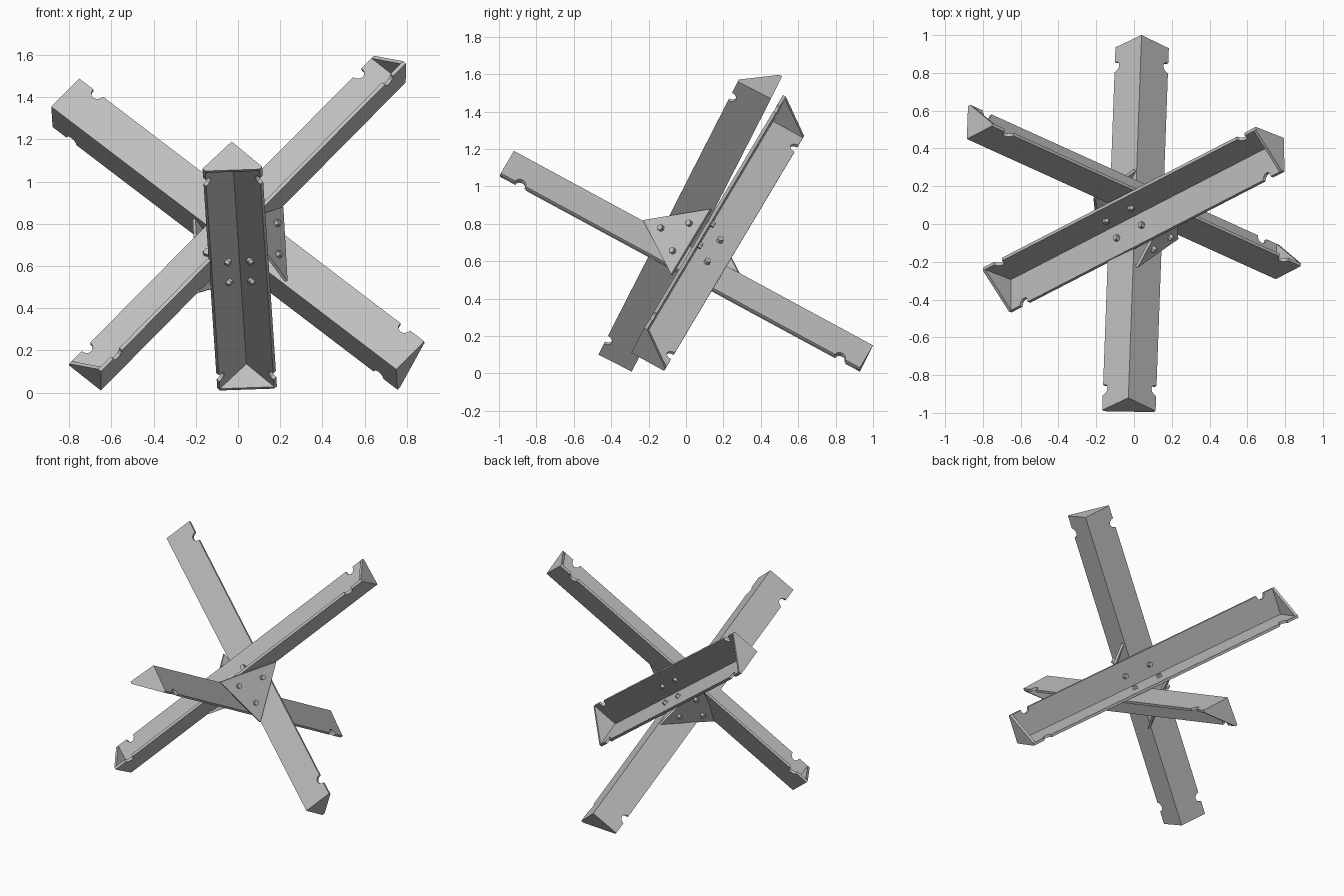
import bpy, bmesh, math
from mathutils import Vector, Matrix

if "Cube" in bpy.data.objects:
    bpy.data.objects.remove(bpy.data.objects["Cube"], do_unlink=True)

LENGTH, LEG, THICK = 2.185, 0.2, 0.018

steel = bpy.data.materials.new("grey steel")
steel.use_nodes = True
GREY = (0.52, 0.52, 0.52, 1)
steel.diffuse_color = GREY
steel.node_tree.nodes["Principled BSDF"].inputs["Base Color"].default_value = GREY


def frame(u, w, origin):
    """Right-handed frame with z along w and x close to u."""
    w = Vector(w).normalized()
    u = Vector(u)
    u = (u - w * u.dot(w)).normalized()
    v = w.cross(u)
    return Matrix.Translation(origin) @ Matrix((u, v, w)).transposed().to_4x4()


def prism(bm, points, offset):
    """Extrude a flat outline by an offset vector."""
    face = bm.faces.new([bm.verts.new(p) for p in points])
    top = bmesh.ops.extrude_face_region(bm, geom=[face])["geom"]
    bmesh.ops.translate(bm, vec=offset, verts=[g for g in top if isinstance(g, bmesh.types.BMVert)])


def bolt(bm, centre, normal):
    """Six-sided bolt head standing on a surface."""
    turn = Vector(normal).to_track_quat("Z", "Y").to_matrix().to_4x4()
    bmesh.ops.create_cone(bm, cap_ends=True, segments=6, radius1=0.019, radius2=0.017,
                          depth=0.024, matrix=Matrix.Translation(centre) @ turn)


def finish(name, bm, matrix):
    bmesh.ops.recalc_face_normals(bm, faces=bm.faces)
    mesh = bpy.data.meshes.new(name)
    bm.to_mesh(mesh)
    bm.free()
    mesh.materials.append(steel)
    obj = bpy.data.objects.new(name, mesh)
    obj.matrix_world = matrix
    bpy.context.collection.objects.link(obj)
    return obj


def leg_outline(start):
    """Flange outline as (across, along) pairs, with a round notch near each end."""
    pts = [(start, 0), (LEG, 0)]
    for centre in (0.12, LENGTH - 0.12):
        for i in range(7):
            a = math.pi * i / 6
            pts.append((LEG - 0.035 * math.sin(a), centre - 0.031 * math.cos(a)))
    return pts + [(LEG, LENGTH), (start, LENGTH)]


def beam(name, ridge, u, w, bolt_shift):
    matrix = frame(u, w, ridge)

    # Two notched flanges meeting at the ridge
    bm = bmesh.new()
    prism(bm, [(a, 0, s) for a, s in leg_outline(0)], (0, THICK, 0))
    prism(bm, [(0, a, s) for a, s in leg_outline(THICK)], (THICK, 0, 0))
    finish(name, bm, matrix)

    # Triangular plates closing both ends
    bm = bmesh.new()
    for s in (0, LENGTH - THICK):
        prism(bm, [(THICK, THICK, s), (LEG, THICK, s), (LEG, 0.001, s),
                   (0.001, LEG, s), (THICK, LEG, s)][0:2] + [(THICK, LEG, s)], (0, 0, THICK))
    finish(name + "_end_plates", bm, matrix)

    # Two bolt heads on the inside of each flange
    bm = bmesh.new()
    for step in (-0.1, 0.1):
        s = LENGTH / 2 + bolt_shift + step
        bolt(bm, (LEG / 2, THICK + 0.008, s), (0, 1, 0))
        bolt(bm, (THICK + 0.008, LEG / 2, s), (1, 0, 0))
    finish(name + "_bolts", bm, matrix)


# Three crossed angle beams: ridge start, flange direction, long direction
beam("front_to_back_beam", (-0.03, -0.92, 1.19), (0.145, -0.07, -0.12), (0.07, 1.92, -1.04), 0.04)
beam("rising_beam", (-0.65, -0.29, 0.01), (-0.145, 0.06, 0.12), (1.445, 0.745, 1.46), -0.12)
beam("falling_beam", (-0.885, 0.45, 1.355), (0.015, 0.175, -0.105), (1.635, -0.742, -1.245), 0.08)

# Triangular gusset plates on opposite sides of the crossing
CENTRE = Vector((0.01, 0.03, 0.675))
corners = [Vector(p) for p in ((0.02, -0.23, 0.82), (0.215, 0.13, 0.88), (0.235, -0.08, 0.53))]
for name, sign in (("left_gusset", 1), ("right_gusset", -1)):
    pts = [(p - CENTRE) * sign for p in corners]
    mid = sum(pts, Vector()) / 3
    out = (pts[1] - pts[0]).cross(pts[2] - pts[0]).normalized()
    out *= 1 if out.dot(mid) > 0 else -1
    bm = bmesh.new()
    prism(bm, pts, out * -0.016)
    for p in pts:
        bolt(bm, mid.lerp(p, 0.42) + out * 0.008, out)
    finish(name, bm, Matrix.Translation(CENTRE))
